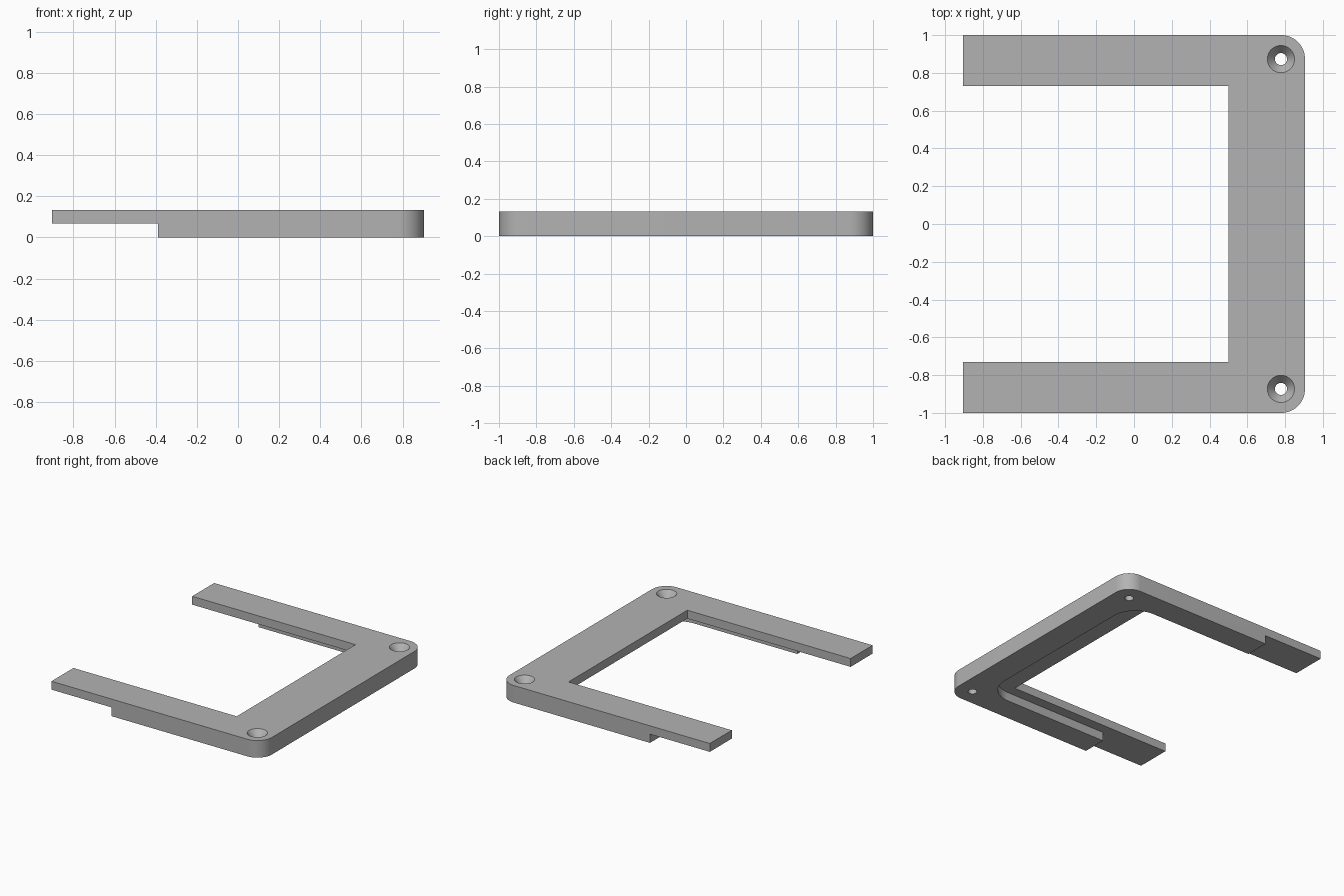
import bpy, bmesh
from math import pi, cos, sin
from mathutils import Vector

cube = bpy.data.objects.get("Cube")
if cube:
    bpy.data.objects.remove(cube, do_unlink=True)

TOP, STEP = 0.133, 0.068       # full height, underside of the thin layer
X, Y = 0.905, 1.0              # half sizes

grey = bpy.data.materials.new("grey")
grey.use_nodes = True
colour = (0.45, 0.45, 0.45, 1)
grey.diffuse_color = colour
grey.node_tree.nodes["Principled BSDF"].inputs["Base Color"].default_value = colour


def add_object(name, bm):
    bmesh.ops.recalc_face_normals(bm, faces=bm.faces)
    mesh = bpy.data.meshes.new(name)
    bm.to_mesh(mesh)
    bm.free()
    mesh.materials.append(grey)
    obj = bpy.data.objects.new(name, mesh)
    bpy.context.collection.objects.link(obj)
    return obj


def arc(cx, cy, r, start, steps=16):
    """Quarter circle, counter-clockwise from the start angle."""
    return [(cx + r * cos(start + pi / 2 * i / steps),
             cy + r * sin(start + pi / 2 * i / steps)) for i in range(steps + 1)]


def prism(name, outline, z0, z1):
    bm = bmesh.new()
    face = bm.faces.new([bm.verts.new((x, y, z0)) for x, y in outline])
    up = bmesh.ops.extrude_face_region(bm, geom=[face])["geom"]
    bmesh.ops.translate(bm, vec=Vector((0, 0, z1 - z0)),
                        verts=[v for v in up if isinstance(v, bmesh.types.BMVert)])
    return add_object(name, bm)


def lathe(name, profile, x, y, steps=48):
    """Closed solid turned about a vertical axis at x, y."""
    bm = bmesh.new()
    rings = [[bm.verts.new((x + r * cos(2 * pi * i / steps),
                            y + r * sin(2 * pi * i / steps), z))
              for i in range(steps)] for r, z in profile]
    for a, b in zip(rings, rings[1:]):
        for i in range(steps):
            j = (i + 1) % steps
            bm.faces.new((a[i], a[j], b[j], b[i]))
    bm.faces.new(rings[0])
    bm.faces.new(rings[-1])
    return add_object(name, bm)


# U-shaped frame with two rounded outer corners
R = 0.125
outline = ([(-X, -Y)] + arc(X - R, -Y + R, R, -pi / 2) + arc(X - R, Y - R, R, 0)
           + [(-X, Y), (-X, 0.73), (0.5, 0.73), (0.5, -0.73), (-X, -0.73)])
frame = prism("frame", outline, 0, TOP)

# Recess under the inner edge, with rounded inner corners
PX, PY, PR = 0.7, 0.81, 0.2
pocket = ([(-1.2, -PY)] + arc(PX - PR, -PY + PR, PR, -pi / 2)
          + arc(PX - PR, PY - PR, PR, 0) + [(-1.2, PY)])
cutters = [prism("recess_cutter", pocket, -0.1, STEP)]

# Thinner arm tips
cutters.append(prism("tip_cutter", [(-1.3, -1.2), (-0.39, -1.2), (-0.39, 1.2), (-1.3, 1.2)],
                     -0.15, STEP))

# Countersunk screw holes
hole = [(0.032, -0.1), (0.032, 0.085), (0.072, TOP), (0.072, TOP + 0.1)]
for side in (-1, 1):
    cutters.append(lathe("screw_hole_cutter", hole, 0.778, side * 0.873))

bpy.context.view_layer.objects.active = frame
for cutter in cutters:
    mod = frame.modifiers.new("cut", "BOOLEAN")
    mod.operation, mod.solver, mod.object = "DIFFERENCE", "EXACT", cutter
    bpy.ops.object.modifier_apply(modifier=mod.name)
    bpy.data.objects.remove(cutter, do_unlink=True)

# Smooth curved walls, sharp edges elsewhere
bpy.ops.object.select_all(action="DESELECT")
frame.select_set(True)
bpy.ops.object.shade_smooth_by_angle(angle=pi / 6)
